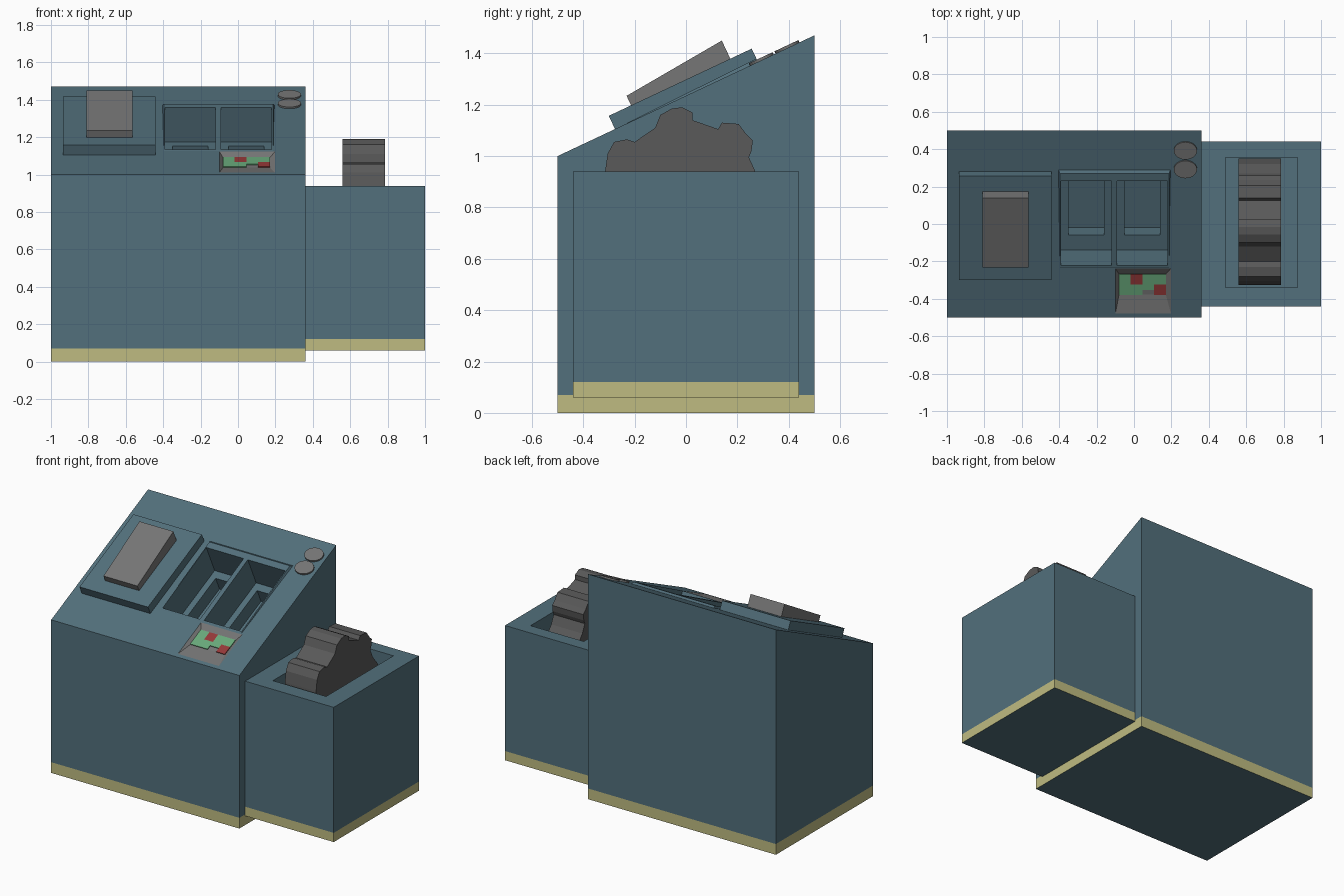
import bpy, bmesh, math

if "Cube" in bpy.data.objects:
    bpy.data.objects.remove(bpy.data.objects["Cube"])

TILT = math.atan(0.47)
C, S = math.cos(TILT), math.sin(TILT)


def material(name, rgb):
    m = bpy.data.materials.new(name)
    m.diffuse_color = (*rgb, 1)
    m.use_nodes = True
    m.node_tree.nodes["Principled BSDF"].inputs["Base Color"].default_value = m.diffuse_color
    return m


TEAL = material("teal_paint", (0.085, 0.16, 0.20))
YELLOW = material("yellow_trim", (0.52, 0.50, 0.22))
GREY = material("mid_grey", (0.18, 0.18, 0.18))
DARK = material("dark_grey", (0.10, 0.10, 0.10))
GREEN = material("green_key", (0.14, 0.40, 0.20))
RED = material("red_key", (0.30, 0.04, 0.04))


def finish(name, bm, *mats):
    bmesh.ops.recalc_face_normals(bm, faces=bm.faces)
    me = bpy.data.meshes.new(name)
    bm.to_mesh(me)
    bm.free()
    for m in mats:
        me.materials.append(m)
    ob = bpy.data.objects.new(name, me)
    bpy.context.collection.objects.link(ob)
    return ob


def prism(name, profile, x0, x1, mat, band=None):
    """Extrude a (y, z) profile along x; optional yellow band up to height band."""
    bm = bmesh.new()
    f = bm.faces.new([bm.verts.new((x0, y, z)) for y, z in profile])
    new = bmesh.ops.extrude_face_region(bm, geom=[f])["geom"]
    bmesh.ops.translate(bm, vec=(x1 - x0, 0, 0),
                        verts=[v for v in new if isinstance(v, bmesh.types.BMVert)])
    bmesh.ops.recalc_face_normals(bm, faces=bm.faces)
    if band:
        bmesh.ops.bisect_plane(bm, geom=bm.verts[:] + bm.edges[:] + bm.faces[:],
                               plane_co=(0, 0, band), plane_no=(0, 0, 1))
        for f in bm.faces:
            if abs(f.normal.z) < 0.1 and f.calc_center_median().z < band:
                f.material_index = 1
    return finish(name, bm, mat, YELLOW)


def on_slope(x, s, n):
    """x across, s up along the sloping top, n out of it."""
    return (x, -0.5 + s * C - n * S, 1 + s * S + n * C)


def block(name, low, high, mat):
    """Tapered block on the slope; low/high = x0, x1, s0, s1, n_front, n_back."""
    bm = bmesh.new()
    rings = []
    for x0, x1, s0, s1, nf, nb in (low, high):
        rings.append([bm.verts.new(on_slope(*p)) for p in
                      ((x0, s0, nf), (x1, s0, nf), (x1, s1, nb), (x0, s1, nb))])
    a, b = rings
    bm.faces.new(a[::-1])
    bm.faces.new(b)
    for i in range(4):
        j = (i + 1) % 4
        bm.faces.new((a[i], a[j], b[j], b[i]))
    return finish(name, bm, mat)


def box(name, x0, x1, s0, s1, n0, n1, mat):
    return block(name, (x0, x1, s0, s1, n0, n0), (x0, x1, s0, s1, n1, n1), mat)


def cut(ob, cutter):
    cutter.hide_render = True
    cutter.display_type = 'WIRE'
    m = ob.modifiers.new("cut", 'BOOLEAN')
    m.operation, m.object, m.solver = 'DIFFERENCE', cutter, 'EXACT'
    m.material_mode = 'TRANSFER'


# cabinets with yellow base bands
main = prism("main_cabinet", [(-.5, 0), (.5, 0), (.5, 1.47), (-.5, 1)], -1, .36, TEAL, .07)
side = prism("side_cabinet", [(-.44, .06), (.44, .06), (.44, .94), (-.44, .94)],
             .36, 1, TEAL, .12)

# raised display slab with wedge screen
box("display_slab", -.935, -.44, .247, .862, -.01, .057, TEAL)
block("display_screen", (-.81, -.565, .343, .77, .05, .05),
      (-.81, -.565, .343, .77, .098, .135), GREY)

# tray frame and its two wells, each with a slot in the floor
frame = block("tray_frame", (-.41, .20, .238, .884, -.03, -.01),
              (-.395, .187, .30, .856, .002, .014), TEAL)
for i, x in enumerate((-.39, -.09)):
    well = box(f"well_cutter_{i}", x, x + .27, .309, .812, -.19, .1, TEAL)
    slot = box(f"slot_cutter_{i}", x + .04, x + .23, .397, .76, -.285, -.15, TEAL)
    cut(main, well)
    cut(main, slot)
    cut(frame, well)

# shallow keypad recess with coloured keys
cut(main, block("keypad_cutter", (-.08, .17, .127, .249, -.018, -.018),
                (-.104, .204, .001, .299, .004, .004), GREY))
for row, colours in enumerate(((GREEN, GREEN, None, RED), (GREEN, RED, GREEN, GREEN))):
    for col, m in enumerate(colours):
        x, s = -.08 + col * .0625, .127 + row * .061
        if m:
            box(f"key_{row}_{col}", x, x + .0625, s, s + .061, -.022, -.013, m)
        else:
            box(f"key_{row}_{col}", x, x + .0625, s + .03, s + .061, -.022, -.013, GREEN)

# round buttons
for i, y in enumerate((.295, .395)):
    bm = bmesh.new()
    bmesh.ops.create_cone(bm, cap_ends=True, segments=24, radius1=.062, radius2=.062, depth=.02)
    for v in bm.verts:
        v.co = on_slope(.275 + v.co.x, (y + .5) / C + v.co.y * .83, v.co.z)
    finish(f"button_{i}", bm, GREY)

# side opening with rough wheel
cut(side, prism("opening_cutter", [(-.34, .58), (.355, .58), (.355, 1), (-.34, 1)],
                .49, .875, TEAL))
prism("rough_wheel", [
    (-.315, .94), (-.305, 1.01), (-.28, 1.055), (-.23, 1.065), (-.2, 1.055), (-.12, 1.11),
    (-.1, 1.16), (-.055, 1.185), (-.015, 1.19), (.025, 1.17), (.025, 1.14), (.125, 1.105),
    (.14, 1.13), (.205, 1.125), (.235, 1.085), (.26, 1.06), (.255, 1.02), (.245, .995),
    (.27, .94), (.32, .88), (.35, .8), (.32, .7), (.2, .62), (0, .59), (-.2, .62),
    (-.3, .72), (-.325, .83)], .56, .785, DARK)
